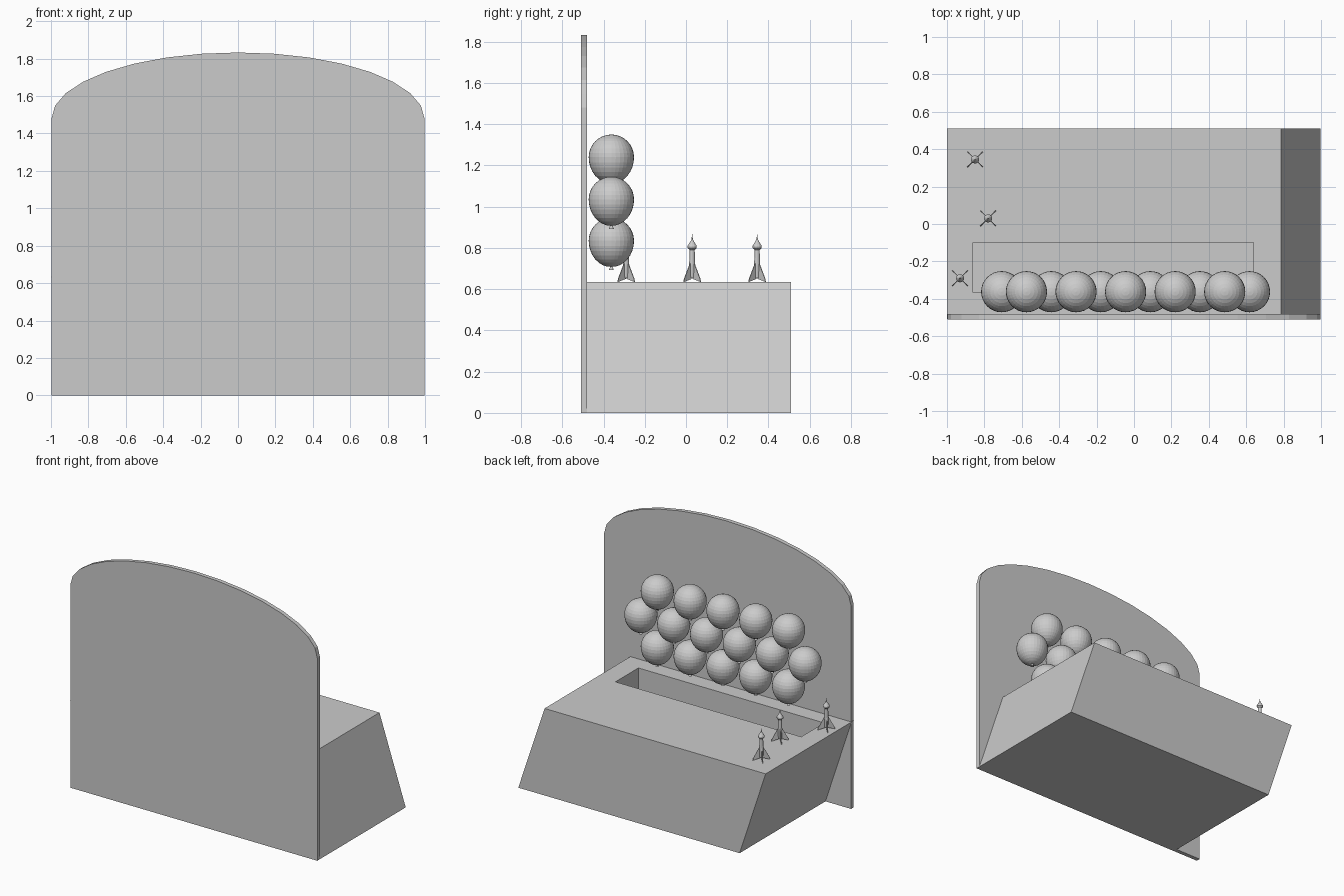
import bpy, bmesh, math
from mathutils import Vector

if "Cube" in bpy.data.objects:
    bpy.data.objects.remove(bpy.data.objects["Cube"])

grey = bpy.data.materials.new("plain grey")
grey.diffuse_color = (0.6, 0.6, 0.6, 1)
grey.use_nodes = True
grey.node_tree.nodes["Principled BSDF"].inputs["Base Color"].default_value = grey.diffuse_color


def finish(name, bm):
    bmesh.ops.recalc_face_normals(bm, faces=bm.faces[:])
    me = bpy.data.meshes.new(name)
    bm.to_mesh(me)
    bm.free()
    me.materials.append(grey)
    ob = bpy.data.objects.new(name, me)
    bpy.context.collection.objects.link(ob)
    return ob


def lathe(bm, profile, sides):
    """Revolve (radius, z) points around z; radius 0 makes a pole."""
    rings = []
    for r, z in profile:
        if r == 0:
            rings.append([bm.verts.new((0, 0, z))] * sides)
        else:
            rings.append([bm.verts.new((r * math.cos(2 * math.pi * i / sides),
                                        r * math.sin(2 * math.pi * i / sides), z))
                          for i in range(sides)])
    for lo, hi in zip(rings, rings[1:]):
        for i in range(sides):
            j = (i + 1) % sides
            quad = list(dict.fromkeys((lo[i], lo[j], hi[j], hi[i])))
            bm.faces.new(quad)


def extrude_outline(bm, pts, offset):
    face = bm.faces.new([bm.verts.new(p) for p in pts])
    ext = bmesh.ops.extrude_face_region(bm, geom=[face], use_keep_orig=True)
    verts = [g for g in ext["geom"] if isinstance(g, bmesh.types.BMVert)]
    bmesh.ops.translate(bm, verts=verts, vec=offset)


# Backboard: straight sides with a half-ellipse top
bm = bmesh.new()
pts = [(-0.997, -0.51, 0), (0.997, -0.51, 0)]
for i in range(17):
    a = math.pi * i / 16
    pts.append((0.997 * math.cos(a), -0.51, 1.48 + 0.353 * math.sin(a)))
extrude_outline(bm, pts, Vector((0, 0.03, 0)))
finish("backboard", bm)

# Counter: block slanted towards -x, with a rectangular trough in its top
H = 0.635
bm = bmesh.new()
bmesh.ops.create_cube(bm, size=1)
for v in bm.verts:
    top = v.co.z > 0
    left, right = (-1.0, 0.785) if top else (-0.79, 0.997)
    v.co = (left if v.co.x < 0 else right, 0.51 if v.co.y > 0 else -0.508, H if top else 0)
bm.normal_update()
lid = max(bm.faces, key=lambda f: f.normal.z)
bmesh.ops.inset_region(bm, faces=[lid], thickness=0.1)
for v in lid.verts:
    v.co = (-0.86 if v.co.x < 0 else 0.64, -0.10 if v.co.y > 0 else -0.365, H)
ext = bmesh.ops.extrude_discrete_faces(bm, faces=[lid])
for v in ext["faces"][0].verts:
    v.co.z -= 0.25
finish("counter", bm)

# Balloons: three staggered rows of egg shapes with a small knot below
rows = [(0.835, 5), (1.035, 6), (1.24, 5)]
profile = [(0, -0.143), (0.012, -0.143), (0.005, -0.124)]
for i in range(1, 16):
    a = -math.pi / 2 + math.pi * i / 16
    profile.append((0.11 * math.cos(a), (0.128 if a < 0 else 0.11) * math.sin(a)))
profile.append((0, 0.11))
bm = bmesh.new()
lathe(bm, profile, 32)
balloon = finish("balloon", bm)
first = True
for z, n in rows:
    for k in range(n):
        ob = balloon if first else balloon.copy()
        if not first:
            bpy.context.collection.objects.link(ob)
        first = False
        ob.location = (-0.045 + (k - (n - 1) / 2) * 0.265, -0.362, z)

# Darts: tapered shaft, bulb, needle and four diagonal fins
bm = bmesh.new()
lathe(bm, [(0, 0.02), (0.012, 0.02), (0.015, 0.08), (0.012, 0.155), (0.022, 0.165),
           (0.022, 0.175), (0.005, 0.203), (0.003, 0.21), (0, 0.235)], 12)
for k in range(4):
    a = math.pi / 4 + k * math.pi / 2
    d = Vector((math.cos(a), math.sin(a), 0))
    n = Vector((-math.sin(a), math.cos(a), 0)) * 0.004
    shape = [(0.005, 0.015), (0.058, 0), (0.055, 0.015), (0.015, 0.09), (0.005, 0.09)]
    extrude_outline(bm, [d * r + Vector((0, 0, z)) - n / 2 for r, z in shape], n)
dart = finish("dart", bm)
for k, (x, y) in enumerate([(-0.85, 0.345), (-0.78, 0.03), (-0.93, -0.29)]):
    ob = dart if k == 0 else dart.copy()
    if k:
        bpy.context.collection.objects.link(ob)
    ob.location = (x, y, H)
